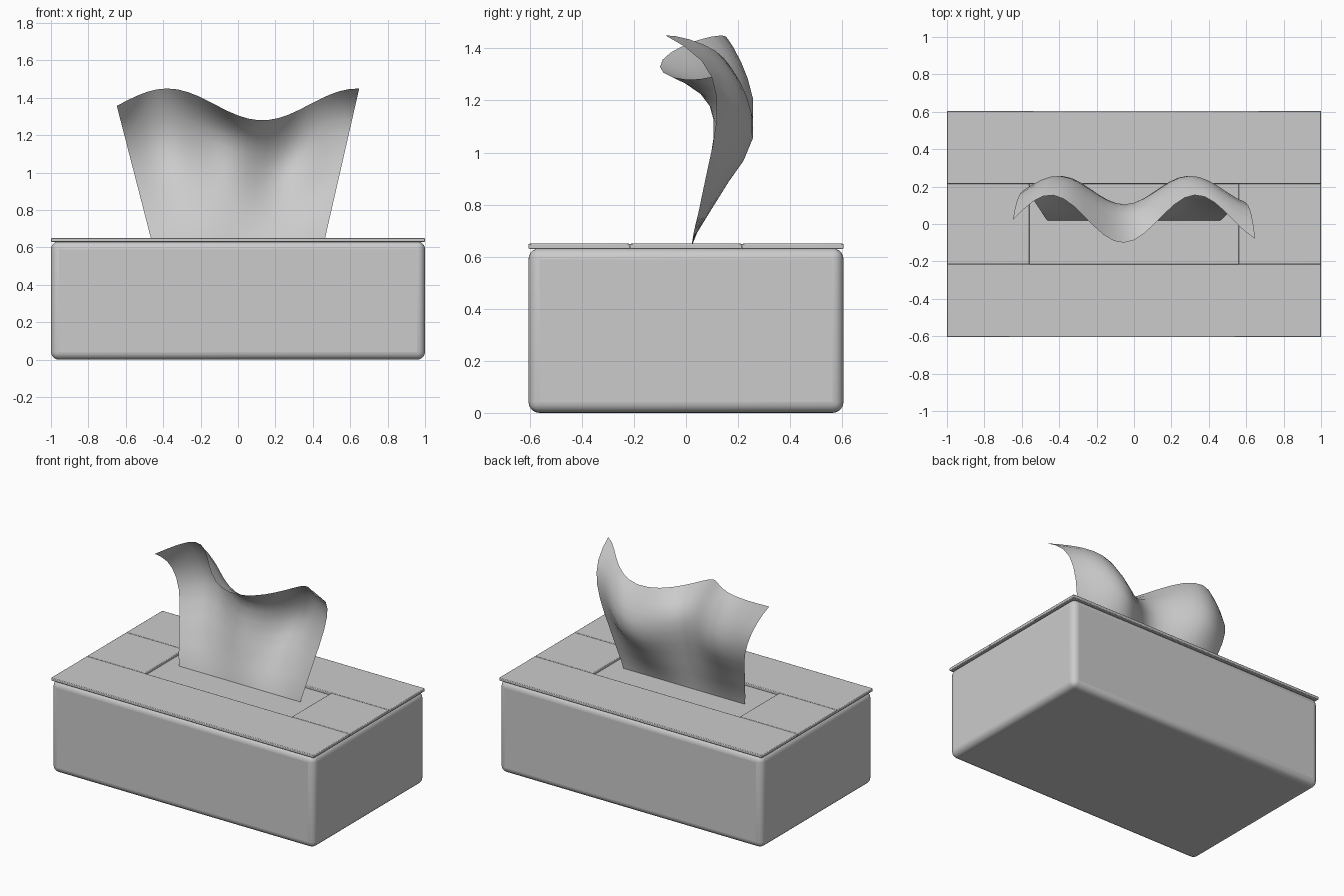
import bpy, bmesh, math

if "Cube" in bpy.data.objects:
    bpy.data.objects.remove(bpy.data.objects["Cube"])


def block(name, x0, x1, y0, y1, z0, z1, radius, segments):
    """Axis-aligned box with rounded edges."""
    bpy.ops.mesh.primitive_cube_add(size=1)
    ob = bpy.context.object
    ob.name = name
    for v in ob.data.vertices:
        v.co = (x1 if v.co.x > 0 else x0, y1 if v.co.y > 0 else y0, z1 if v.co.z > 0 else z0)
    bev = ob.modifiers.new("rounding", 'BEVEL')
    bev.width = radius
    bev.segments = segments
    bpy.ops.object.shade_smooth_by_angle(angle=math.radians(40))
    return ob


# Box body with rounded edges
block("box_body", -1, 1, -0.605, 0.605, 0, 0.632, 0.042, 5)

# Four lid strips framing the shallow recess
for side, s in (("front", -1), ("back", 1)):
    block("lid_strip_" + side, -1, 1, *sorted((s * 0.215, s * 0.605)), 0.63, 0.65, 0.004, 2)
for side, s in (("left", -1), ("right", 1)):
    block("lid_strip_" + side, *sorted((s * 0.56, s)), -0.215, 0.215, 0.63, 0.65, 0.004, 2)

# Tissue: rows of (height fraction, y in the valley, y on the folds)
rows = [(0, 0.02, 0.02), (0.08, 0.03, 0.042), (0.17, 0.046, 0.08), (0.28, 0.062, 0.128),
        (0.38, 0.077, 0.172), (0.48, 0.092, 0.222), (0.6, 0.105, 0.257), (0.71, 0.105, 0.257),
        (0.80, 0.088, 0.238), (0.88, 0.047, 0.212), (0.95, -0.025, 0.182), (1, -0.1, 0.155)]
COLS = 24
bm = bmesh.new()
grid = []
for f, valley, fold in rows:
    line = []
    for i in range(COLS + 1):
        u = -1 + 2 * i / COLS
        wave = 0.5 + 0.5 * math.cos(2 * math.pi * (u - 0.51) / 1.2)
        top = 1.365 + 0.085 * math.cos(2 * math.pi * (0.65 * u + 0.38) / 1.02)
        x = u * (0.462 + 0.186 * f)
        line.append(bm.verts.new((x, valley + (fold - valley) * wave, 0.635 + (top - 0.635) * f)))
    grid.append(line)
for a, b in zip(grid, grid[1:]):
    for i in range(COLS):
        bm.faces.new((a[i], a[i + 1], b[i + 1], b[i])).smooth = True
mesh = bpy.data.meshes.new("tissue")
bm.to_mesh(mesh)
bm.free()
bpy.context.collection.objects.link(bpy.data.objects.new("tissue", mesh))
